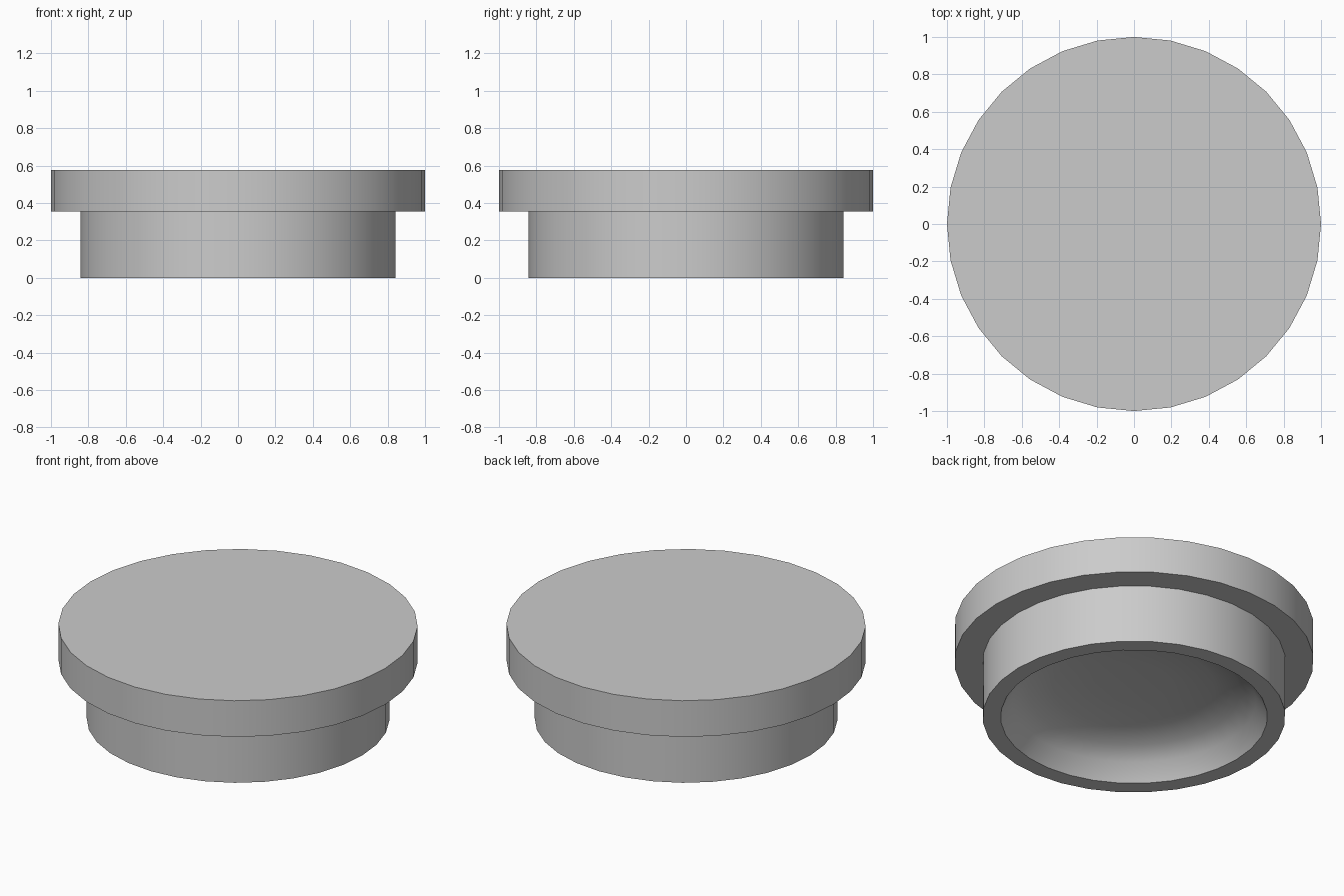
import bpy, bmesh, math

if "Cube" in bpy.data.objects:
    bpy.data.objects.remove(bpy.data.objects["Cube"])

SIDES = 32


def lathe(name, profile):
    """Revolve an (r, z) profile; the two ends are capped when open."""
    bm = bmesh.new()
    rings = [[bm.verts.new((r * math.cos(2 * math.pi * i / SIDES),
                            r * math.sin(2 * math.pi * i / SIDES), z))
              for i in range(SIDES)] for r, z in profile]
    for a, b in zip(rings, rings[1:]):
        for i in range(SIDES):
            j = (i + 1) % SIDES
            bm.faces.new((a[i], a[j], b[j], b[i]))
    bm.faces.new(rings[0])
    bm.faces.new(rings[-1])
    bmesh.ops.recalc_face_normals(bm, faces=bm.faces)
    mesh = bpy.data.meshes.new(name)
    bm.to_mesh(mesh)
    bm.free()
    obj = bpy.data.objects.new(name, mesh)
    bpy.context.collection.objects.link(obj)
    bpy.context.view_layer.objects.active = obj
    obj.select_set(True)
    bpy.ops.object.shade_smooth_by_angle(angle=math.radians(35))
    obj.select_set(False)
    return obj


# Shallow dished hollow under the plug, from the middle to the rim
hollow = [(0.22, 0.215), (0.45, 0.195), (0.59, 0.16), (0.68, 0.10), (0.743, 0)]

# Flanged cap: dished plug below, wide solid disc on top
lathe("flanged_cap",
      hollow + [(0.843, 0), (0.843, 0.355), (1, 0.355), (1, 0.577)])
